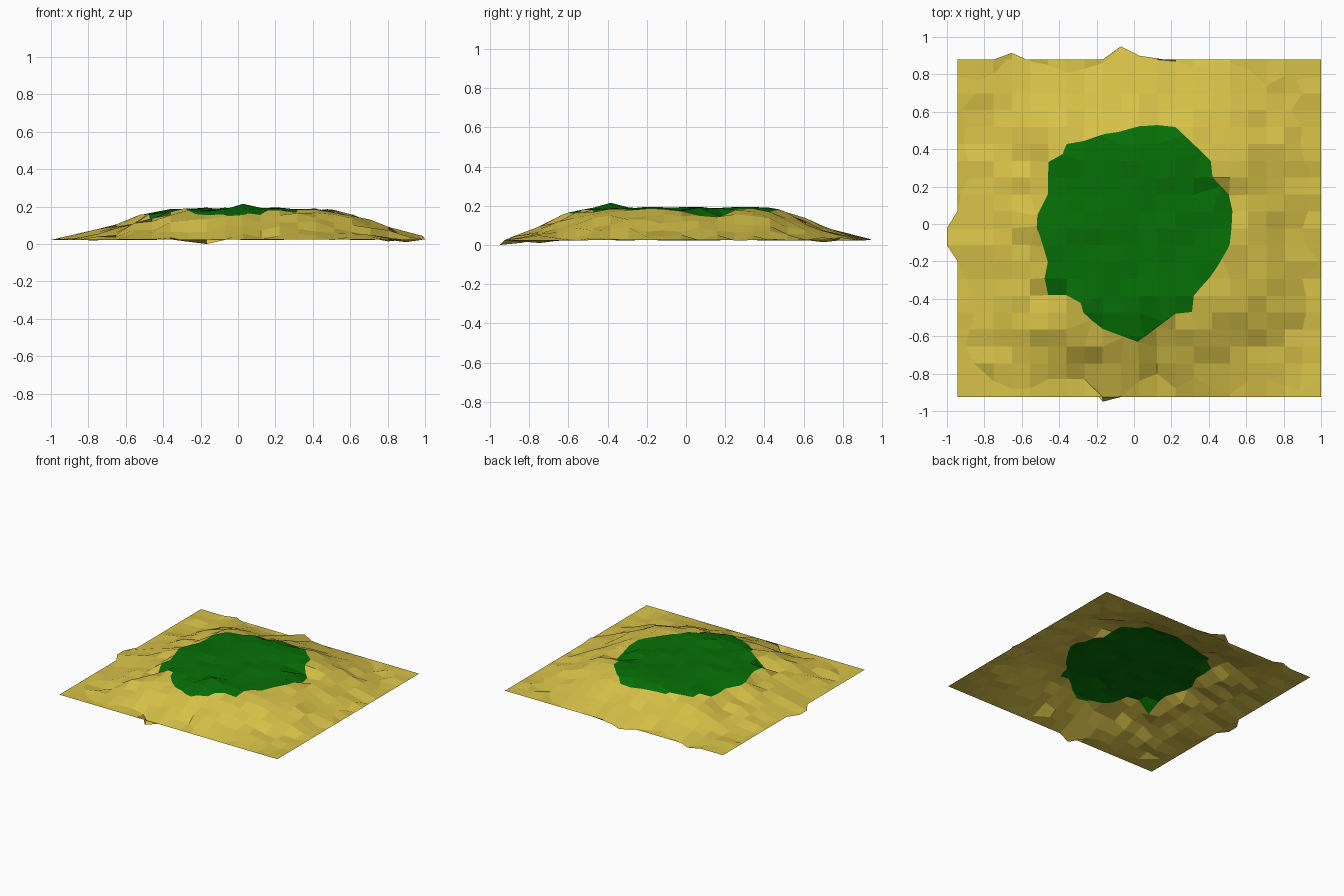
import bpy, bmesh, random
from mathutils import Vector
from mathutils.geometry import intersect_point_line

if "Cube" in bpy.data.objects:
    bpy.data.objects.remove(bpy.data.objects["Cube"])

random.seed(7)
N = 20
X0, Y0, DX, DY = -0.945, -0.925, 0.0972, 0.0902

# outline of the grass patch, seen from above
GRASS = [(.11, .53), (.22, .52), (.41, .34), (.42, .25), (.51, .15), (.53, .05), (.51, -.12),
         (.42, -.27), (.32, -.38), (.31, -.47), (.22, -.48), (.02, -.63), (-.17, -.56),
         (-.27, -.48), (-.27, -.43), (-.36, -.38), (-.48, -.38), (-.48, -.30), (-.46, -.20),
         (-.53, .02), (-.46, .16), (-.46, .33), (-.37, .38), (-.36, .43), (-.28, .44),
         (-.10, .50), (-.05, .47), (0, .52)]
# wandering foot of the slope along each side
TOP = [.77, .80, .915, .87, .85, .81, .83, .86, .95, .90, .885, .87, .84, .86, .86, .83, .74, .79, .77]
BOTTOM = [-.72, -.84, -.88, -.88, -.83, -.83, -.83, -.95, -.92, -.84, -.80, -.88, -.82, -.87,
          -.91, -.84, -.83, -.86, -.89]
RIGHT = [.89, .90, .90, .90, .92, .92, .90, .99, .92, .90, .93, .91, .95, .91, .89, .90, .84, .90, .87]
LEFT = [-.84, -.86, -.90, -.88, -.85, -.87, -.90, -.94, -1.0, -1.0, -.94, -.93, -.88, -.89,
        -.91, -.90, -.92, -.85, -.84]
# height from the middle out to the border, and the lower left slope
PROFILE = [.185] * 6 + [.160, .122, .082, .042, .025]
LEFT_PROFILE = [.185] * 5 + [.155, .108, .092, .07, .042, .025]


def height(i, j):
    u, v = abs(i - 10) / 10, abs(j - 10) / 10
    d = min((u ** 3 + v ** 3) ** (1 / 3), .999) * 10
    k = int(d)
    prof = LEFT_PROFILE if i < 10 and u > v else PROFILE
    z = prof[k] + (prof[k + 1] - prof[k]) * (d - k)
    r = .010 if d < 5.5 else .016
    return z + random.uniform(-r, r)


def inside(x, y):
    hit = False
    for (ax, ay), (bx, by) in zip(GRASS, GRASS[1:] + GRASS[:1]):
        if (ay > y) != (by > y) and x < ax + (y - ay) * (bx - ax) / (by - ay):
            hit = not hit
    return hit


def snap(p):
    best = None
    for a, b in zip(GRASS, GRASS[1:] + GRASS[:1]):
        a, b = Vector(a).to_3d(), Vector(b).to_3d()
        q, t = intersect_point_line(Vector((p.x, p.y, 0)), a, b)
        q = a.lerp(b, max(0, min(1, t)))
        d = (q.xy - p.xy).length
        if best is None or d < best[0]:
            best = (d, q)
    return Vector((best[1].x, best[1].y, p.z))


# terrain grid: flat border, wandering foot, bumpy plateau
pts = {}
for i in range(N + 1):
    for j in range(N + 1):
        x, y = X0 + i * DX, Y0 + j * DY
        z = .025
        if 0 < i < N and 0 < j < N:
            z = height(i, j)
            gx, gy = x, y
            if j == 1:
                y = BOTTOM[i - 1]
            if j == N - 1:
                y = TOP[i - 1]
            if i == 1:
                x = LEFT[j - 1]
            if i == N - 1:
                x = RIGHT[j - 1]
            if min(i, j) == 1 or max(i, j) == N - 1:
                out = max(abs(x) - abs(gx), abs(y) - abs(gy), 0)
                z = max(.022, z - .15 * out)
        pts[i, j] = Vector((x, y, z))
pts[8, 1].z = 0
pts[7, 1].z = .012
pts[19, 2].z = .01

grass_cells = {(i, j) for i in range(N) for j in range(N)
               if inside(X0 + (i + .5) * DX, Y0 + (j + .5) * DY)}

# pull the shared edge of sand and grass onto the outline
for (i, j), p in pts.items():
    around = [(i - a, j - b) in grass_cells for a in (0, 1) for b in (0, 1)]
    if any(around) and not all(around):
        q = snap(p)
        q.z = max(q.z, .16) - random.uniform(0, .012)
        if q.x < -.42 and q.y < -.3:
            q.z = .09
        if q.x > .45 and .02 < q.y < .25:
            q.z = .135
        pts[i, j] = q
pts[10, 6].z = .215


def build(name, cells, color):
    bm = bmesh.new()
    verts = {}
    for i, j in sorted(cells):
        keys = [(i, j), (i + 1, j), (i + 1, j + 1), (i, j + 1)]
        for k in keys:
            if k not in verts:
                verts[k] = bm.verts.new(pts[k])
        bm.faces.new([verts[k] for k in keys])
    me = bpy.data.meshes.new(name)
    bm.to_mesh(me)
    bm.free()
    mat = bpy.data.materials.new(name + "_color")
    mat.diffuse_color = color
    mat.use_nodes = True
    mat.node_tree.nodes["Principled BSDF"].inputs["Base Color"].default_value = mat.diffuse_color
    me.materials.append(mat)
    bpy.context.collection.objects.link(bpy.data.objects.new(name, me))


every = {(i, j) for i in range(N) for j in range(N)}
build("sand", every - grass_cells, (.68, .54, .065, 1))
build("grass", grass_cells, (.002, .16, .002, 1))
